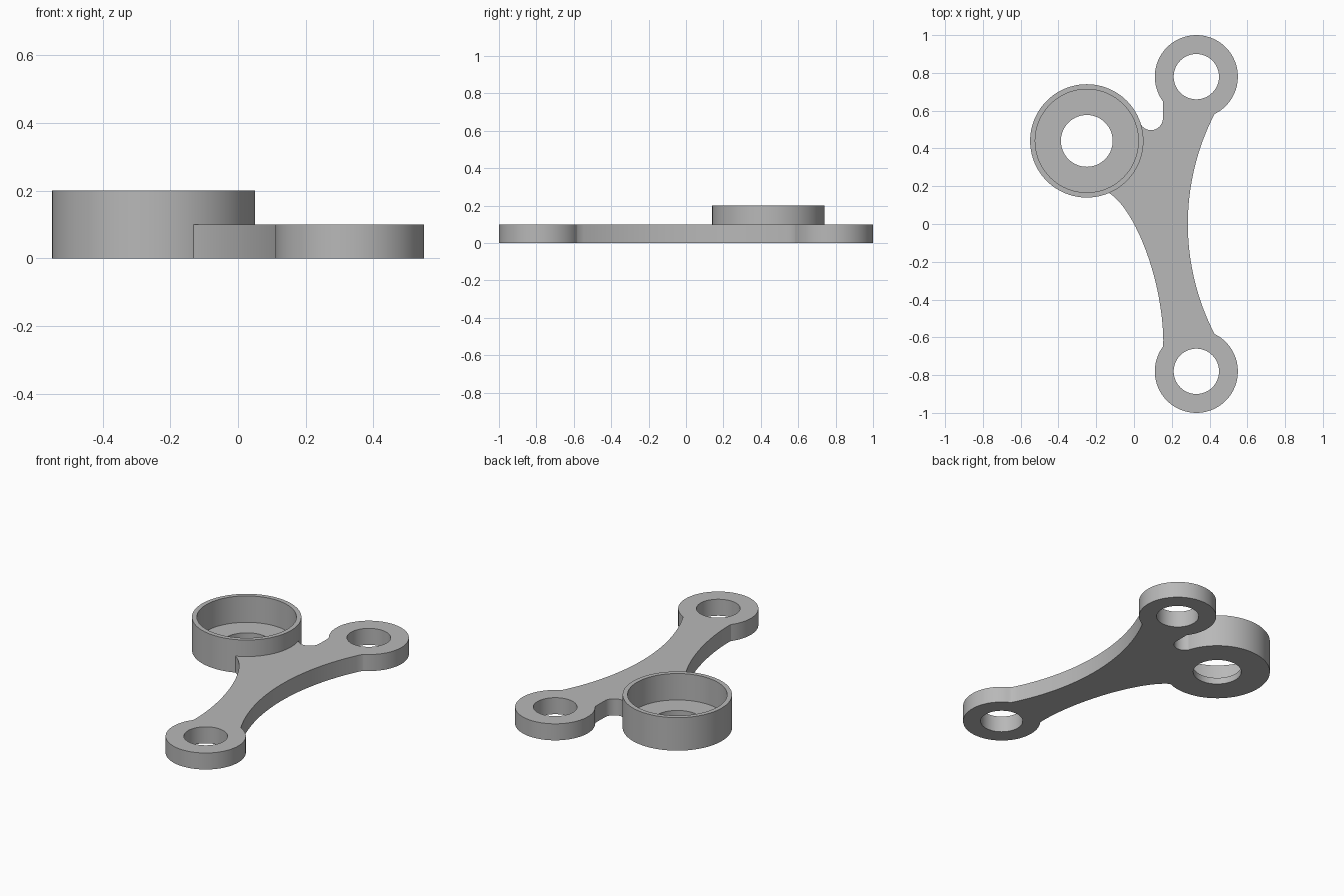
import bpy
import bmesh
from math import cos, sin, radians, tau
from mathutils import Vector
from mathutils.geometry import interpolate_bezier

if "Cube" in bpy.data.objects:
    bpy.data.objects.remove(bpy.data.objects["Cube"])

grey = bpy.data.materials.new("plain grey")
grey.use_nodes = True
grey.diffuse_color = (0.48, 0.48, 0.48, 1)
grey.node_tree.nodes["Principled BSDF"].inputs["Base Color"].default_value = grey.diffuse_color

CUP = (-0.25, 0.44)
EYE_X, EYE_Y, EYE_R, HOLE_R = 0.33, 0.78, 0.22, 0.12
THICK = 0.1


def arc(cx, cy, r, start, end, n):
    """Points on an arc, angles in degrees."""
    angles = [radians(start + (end - start) * i / n) for i in range(n + 1)]
    return [(cx + r * cos(a), cy + r * sin(a)) for a in angles]


def finish(obj):
    """Shade smooth with crisp edges and give the material."""
    bpy.ops.object.select_all(action='DESELECT')
    bpy.context.view_layer.objects.active = obj
    obj.select_set(True)
    obj.data.materials.clear()
    obj.data.materials.append(grey)
    bpy.ops.object.shade_smooth_by_angle(angle=radians(30))


# Link plate outline: eye, concave edge, eye, notch, cup seat, swept edge
outline = arc(EYE_X, -EYE_Y, EYE_R, 143.4, 422.8, 56)
outline += arc(1.555, 0, 1.27, 207.2, 152.8, 32)
outline += arc(EYE_X, EYE_Y, EYE_R, -62.8, 216.6, 56)
outline += arc(0.09, 0.56, 0.063, 0, -160, 20)
outline += arc(*CUP, 0.297, 19, -67, 28)
sweep = [Vector((x, y, 0)) for x, y in
         ((-0.135, 0.165), (0, 0.09), (0.16, -0.3), (0.155, -0.65))]
outline += [p.xy[:] for p in interpolate_bezier(*sweep, 32)][1:-1]

# Filled and extruded plate with the two eye holes
curve = bpy.data.curves.new("link_plate", 'CURVE')
curve.dimensions = '2D'
curve.fill_mode = 'BOTH'
curve.extrude = THICK / 2
holes = [arc(EYE_X, s * EYE_Y, HOLE_R, 0, 360, 64)[:-1] for s in (1, -1)]
for loop in [outline] + holes:
    spline = curve.splines.new('POLY')
    spline.points.add(len(loop) - 1)
    for point, (x, y) in zip(spline.points, loop):
        point.co = (x, y, 0, 1)
    spline.use_cyclic_u = True
plate = bpy.data.objects.new("link_plate", curve)
bpy.context.collection.objects.link(plate)
plate.location.z = THICK / 2
bpy.ops.object.select_all(action='DESELECT')
bpy.context.view_layer.objects.active = plate
plate.select_set(True)
bpy.ops.object.convert(target='MESH')
plate = bpy.context.view_layer.objects.active
bm = bmesh.new()
bm.from_mesh(plate.data)
bmesh.ops.remove_doubles(bm, verts=bm.verts, dist=0.0002)
bmesh.ops.recalc_face_normals(bm, faces=bm.faces)
bm.to_mesh(plate.data)
bm.free()
finish(plate)

# Round cup with a thin floor and a central hole
profile = [(0.137, 0), (0.3, 0), (0.3, 0.2), (0.273, 0.2), (0.273, 0.04), (0.137, 0.04)]
bm = bmesh.new()
verts = [bm.verts.new((r, 0, z)) for r, z in profile]
edges = [bm.edges.new((v, verts[i - 1])) for i, v in enumerate(verts)]
bmesh.ops.spin(bm, geom=verts + edges, cent=(0, 0, 0), axis=(0, 0, 1),
               angle=tau, steps=96, use_merge=True)
bmesh.ops.remove_doubles(bm, verts=bm.verts, dist=0.0002)
bmesh.ops.recalc_face_normals(bm, faces=bm.faces)
mesh = bpy.data.meshes.new("bearing_cup")
bm.to_mesh(mesh)
bm.free()
cup = bpy.data.objects.new("bearing_cup", mesh)
bpy.context.collection.objects.link(cup)
cup.location = (*CUP, 0)
finish(cup)
